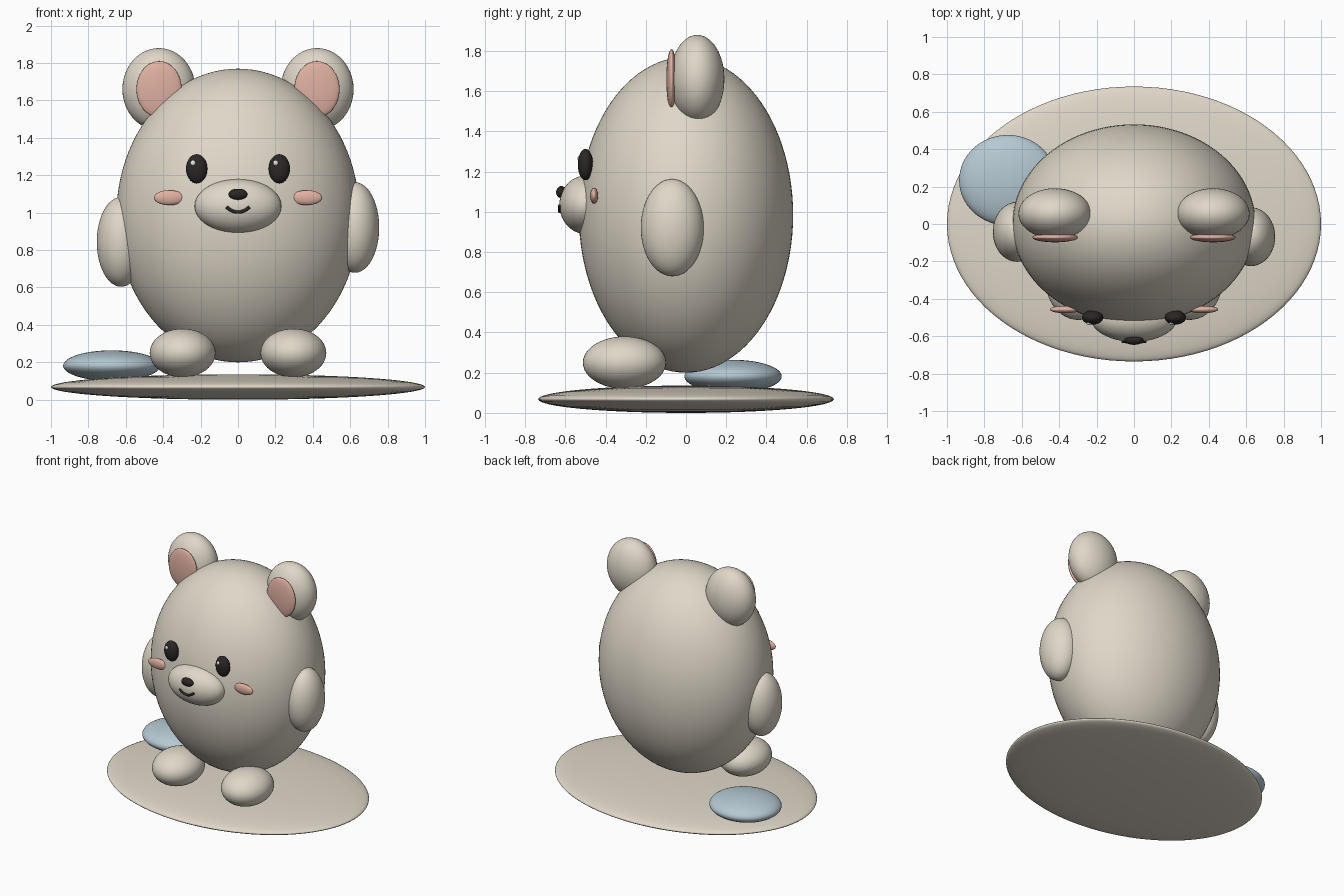
import bpy, math

if "Cube" in bpy.data.objects:
    bpy.data.objects.remove(bpy.data.objects["Cube"])


def material(name, rgb):
    m = bpy.data.materials.new(name)
    m.diffuse_color = (*rgb, 1.0)
    m.use_nodes = True
    m.node_tree.nodes["Principled BSDF"].inputs["Base Color"].default_value = m.diffuse_color
    return m


cream = material("warm_cream", (0.74, 0.68, 0.58))
pink = material("soft_pink", (0.75, 0.44, 0.36))
blue = material("dusty_blue", (0.46, 0.58, 0.645))
dark = material("near_black", (0.025, 0.02, 0.02))
white = material("highlight_white", (0.92, 0.92, 0.92))


def blob(name, centre, radii, mat, seg=48, rings=24):
    """Smooth ellipsoid with applied scale."""
    bpy.ops.mesh.primitive_uv_sphere_add(segments=seg, ring_count=rings, radius=1, location=centre)
    ob = bpy.context.object
    ob.name = name
    ob.scale = radii
    bpy.ops.object.transform_apply(location=False, rotation=False, scale=True)
    bpy.ops.object.shade_smooth()
    ob.data.materials.append(mat)
    return ob


# Base pad and the cushion resting on it
blob("base_pad", (0, 0, 0.068), (1.0, 0.735, 0.068), cream, 96, 32)
blob("blue_cushion", (-0.675, 0.234, 0.182), (0.26, 0.242, 0.082), blue, 64, 32)

# Egg-shaped body and muzzle
blob("body", (0, 0, 0.985), (0.65, 0.533, 0.785), cream, 96, 48)
MUZZLE_C, MUZZLE_R = (0, -0.5, 1.035), (0.232, 0.13, 0.145)
blob("muzzle", MUZZLE_C, MUZZLE_R, cream)
blob("nose", (0, -0.62, 1.098), (0.05, 0.026, 0.03), dark, 32, 16)

# Paired parts
for side, s in (("left", -1), ("right", 1)):
    blob(side + "_ear", (s * 0.423, 0.056, 1.66), (0.195, 0.135, 0.22), cream)
    blob(side + "_inner_ear", (s * 0.422, -0.072, 1.66), (0.121, 0.026, 0.15), pink)
    blob(side + "_eye", (s * 0.221, -0.5, 1.235), (0.057, 0.038, 0.078), dark, 32, 16)
    blob(side + "_eye_highlight", (s * 0.221 - 0.019, -0.53, 1.265), (0.014, 0.009, 0.015), white, 16, 8)
    blob(side + "_cheek", (s * 0.368, -0.457, 1.08), (0.082, 0.02, 0.04), pink, 32, 16)
    blob(side + "_foot", (s * 0.296, -0.306, 0.25), (0.176, 0.207, 0.13), cream)

# Arms sit at slightly different heights
blob("left_arm", (-0.625, -0.042, 0.844), (0.13, 0.16, 0.24), cream)
blob("right_arm", (0.625, -0.068, 0.921), (0.13, 0.157, 0.242), cream)

# Mouth: a thin tube following the muzzle surface
curve = bpy.data.curves.new("mouth", 'CURVE')
curve.dimensions = '3D'
curve.bevel_depth = 0.009
curve.bevel_resolution = 3
curve.use_fill_caps = True
spline = curve.splines.new('POLY')
N = 17
spline.points.add(N - 1)
for i in range(N):
    t = -1 + 2 * i / (N - 1)
    x, z = 0.062 * t, 1.003 + 0.028 * t * t
    d = 1 - (x / MUZZLE_R[0]) ** 2 - ((z - MUZZLE_C[2]) / MUZZLE_R[2]) ** 2
    spline.points[i].co = (x, MUZZLE_C[1] - MUZZLE_R[1] * math.sqrt(d) - 0.002, z, 1)
curve.materials.append(dark)
mouth = bpy.data.objects.new("mouth", curve)
bpy.context.collection.objects.link(mouth)
